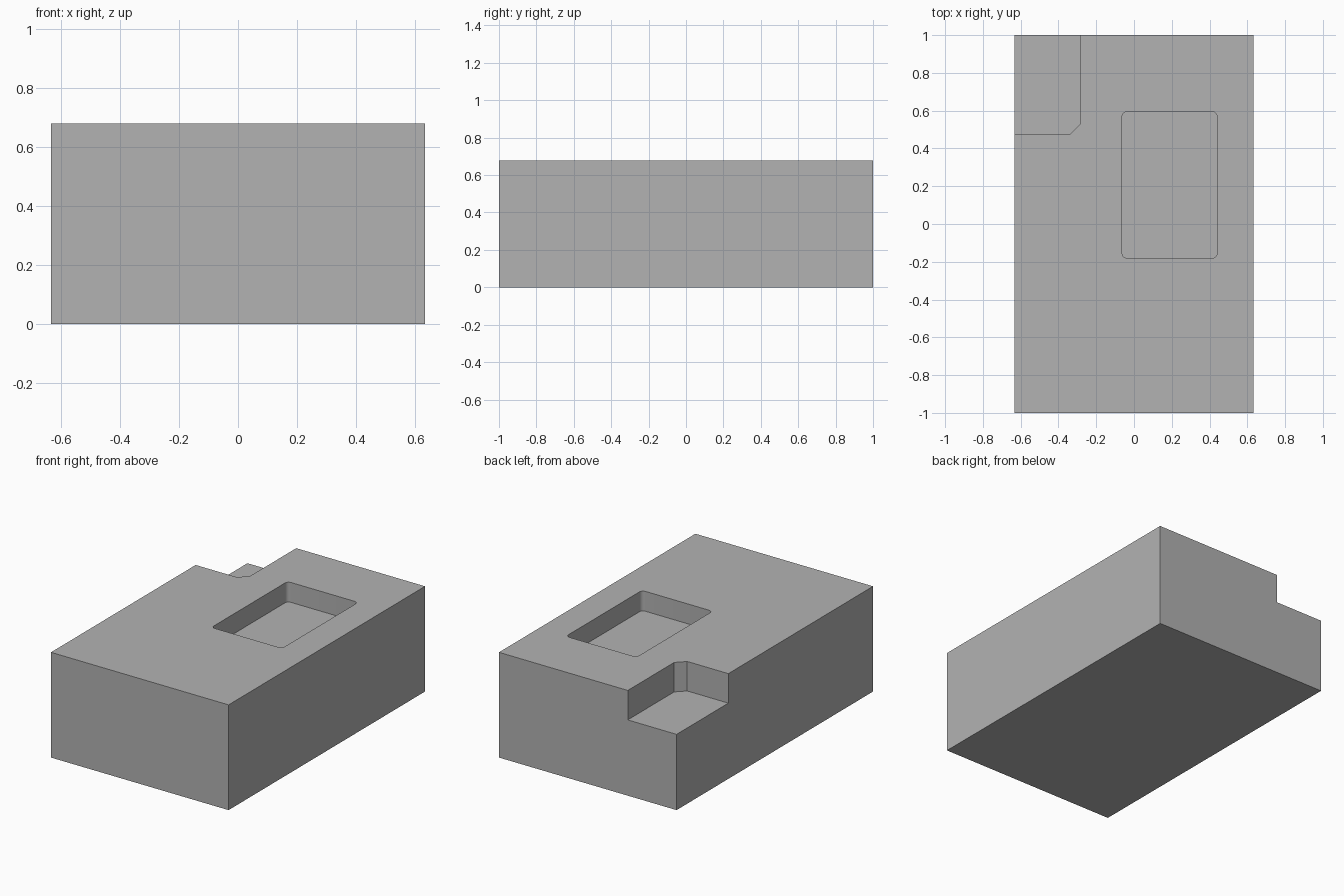
import bpy
import bmesh

cube = bpy.data.objects.get("Cube")
if cube:
    bpy.data.objects.remove(cube, do_unlink=True)

HALF_X, HALF_Y, HEIGHT = 0.633, 1.0, 0.678

grey = bpy.data.materials.new("plain_grey")
grey.use_nodes = True
colour = (0.448, 0.448, 0.448, 1)
grey.diffuse_color = colour
grey.node_tree.nodes["Principled BSDF"].inputs["Base Color"].default_value = colour


def prism(name, x0, x1, y0, y1, z0, z1, bevel=0, segments=1, corners=None):
    """Box with its chosen upright edges bevelled or rounded."""
    bm = bmesh.new()
    bmesh.ops.create_cube(bm, size=1)
    for v in bm.verts:
        v.co.x = x1 if v.co.x > 0 else x0
        v.co.y = y1 if v.co.y > 0 else y0
        v.co.z = z1 if v.co.z > 0 else z0
    if bevel:
        upright = [e for e in bm.edges
                   if abs(e.verts[0].co.z - e.verts[1].co.z) > 0.01
                   and (corners is None or corners(e.verts[0].co))]
        bmesh.ops.bevel(bm, geom=upright, offset=bevel, segments=segments,
                        profile=0.5, affect='EDGES')
    mesh = bpy.data.meshes.new(name)
    bm.to_mesh(mesh)
    bm.free()
    mesh.materials.append(grey)
    obj = bpy.data.objects.new(name, mesh)
    bpy.context.collection.objects.link(obj)
    return obj


# Main block
block = prism("block", -HALF_X, HALF_X, -HALF_Y, HALF_Y, 0, HEIGHT)

# Rounded pocket in the top, and open notch with a chamfered inner corner
pocket = prism("pocket_cutter", -0.063, 0.44, -0.18, 0.594, 0.55, 0.9,
               bevel=0.025, segments=5)
notch = prism("notch_cutter", -0.9, -0.285, 0.473, 1.3, 0.488, 0.9,
              bevel=0.055, corners=lambda co: co.x > -0.5 and co.y < 0.8)

# Cut the recesses
bpy.ops.object.select_all(action='DESELECT')
block.select_set(True)
bpy.context.view_layer.objects.active = block
for cutter in (pocket, notch):
    mod = block.modifiers.new(cutter.name, 'BOOLEAN')
    mod.operation = 'DIFFERENCE'
    mod.solver = 'EXACT'
    mod.object = cutter
    bpy.ops.object.modifier_apply(modifier=mod.name)
    bpy.data.objects.remove(cutter, do_unlink=True)

# Smooth the rounded pocket corners, keep all other edges sharp
bpy.ops.object.shade_smooth_by_angle(angle=0.52)
